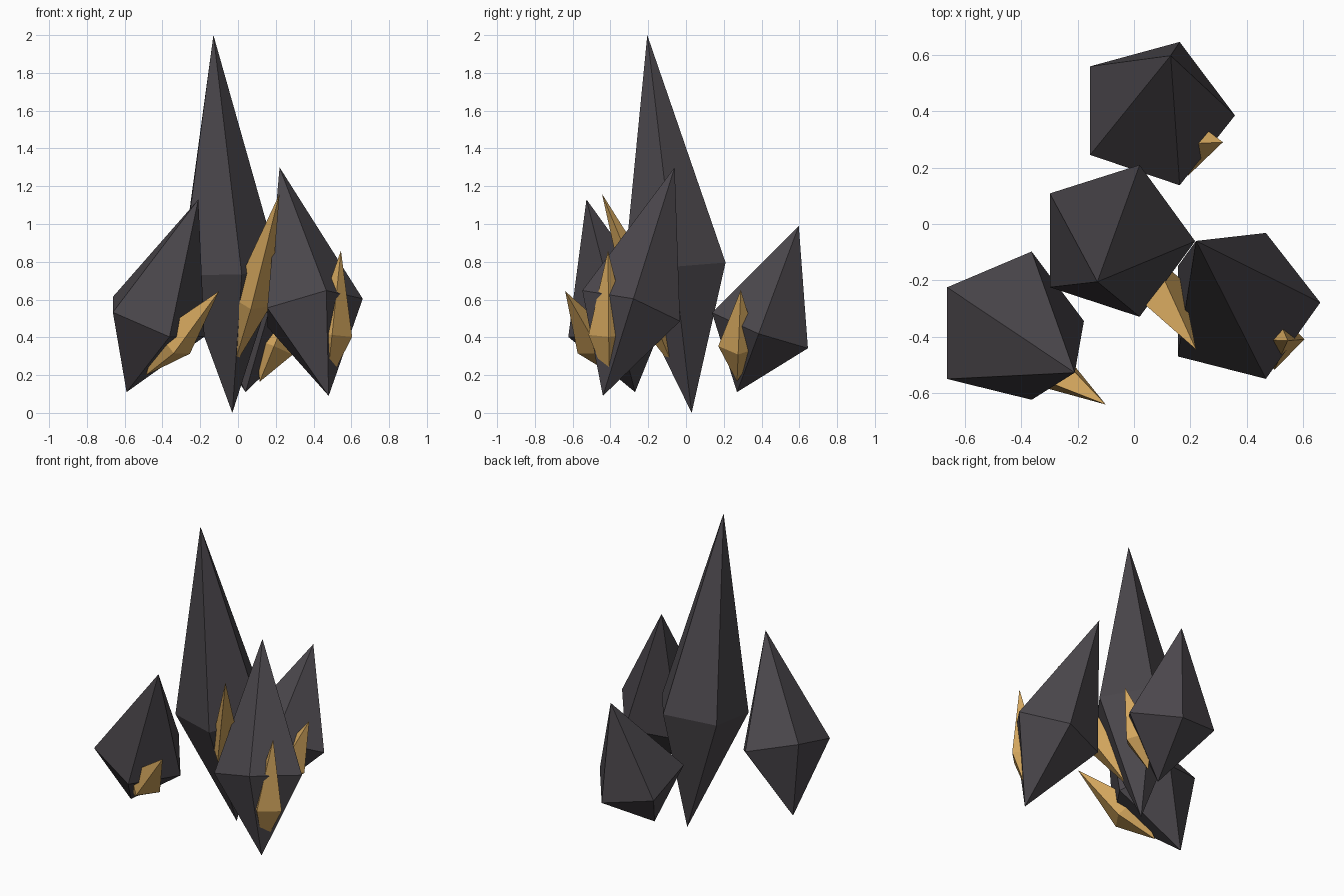
import bpy
import bmesh
import math
from mathutils import Vector

cube = bpy.data.objects.get("Cube")
if cube:
    bpy.data.objects.remove(cube, do_unlink=True)

WAIST = 0.38  # height of the widest ring along each shard


def make_material(name, rgb):
    mat = bpy.data.materials.new(name)
    mat.use_nodes = True
    colour = (*rgb, 1.0)
    mat.diffuse_color = colour
    bsdf = next(n for n in mat.node_tree.nodes if n.type == "BSDF_PRINCIPLED")
    bsdf.inputs["Base Color"].default_value = colour
    bsdf.inputs["Roughness"].default_value = 0.8
    return mat


def make_shard(name, bottom, tip, radius, sides, mat):
    """Tilted double pyramid with its ring square to the axis."""
    bottom, tip = Vector(bottom), Vector(tip)
    axis = (tip - bottom).normalized()
    side_y = Vector((0, axis.z, -axis.y)).normalized()
    side_x = side_y.cross(axis)
    centre = bottom.lerp(tip, WAIST)

    bm = bmesh.new()
    low, high = bm.verts.new(bottom), bm.verts.new(tip)
    ring = []
    for i in range(sides):
        angle = math.tau * i / sides
        offset = side_x * math.cos(angle) + side_y * math.sin(angle)
        ring.append(bm.verts.new(centre + offset * radius))
    for i, a in enumerate(ring):
        b = ring[(i + 1) % sides]
        bm.faces.new((a, b, high))
        bm.faces.new((b, a, low))
    bmesh.ops.recalc_face_normals(bm, faces=bm.faces)

    mesh = bpy.data.meshes.new(name)
    bm.to_mesh(mesh)
    bm.free()
    mesh.materials.append(mat)
    obj = bpy.data.objects.new(name, mesh)
    bpy.context.collection.objects.link(obj)


dark_stone = make_material("dark stone", (0.069, 0.062, 0.071))
amber = make_material("amber", (0.65, 0.38, 0.11))

# Large dark crystals: bottom point, tip
large = {
    "centre_crystal": ((-0.03, 0.03, 0.0), (-0.13, -0.205, 2.0)),
    "back_crystal": ((0.04, 0.27, 0.11), (0.13, 0.597, 0.99)),
    "right_crystal": ((-0.59, -0.27, 0.11), (-0.21, -0.527, 1.13)),
    "left_crystal": ((0.48, -0.44, 0.09), (0.22, -0.06, 1.30)),
}
for name, (bottom, tip) in large.items():
    make_shard(name, bottom, tip, 0.285, 5, dark_stone)

# Small amber shards growing out of the large crystals
small = {
    "centre_shard": ((-0.025, -0.066, 0.24), (0.22, -0.445, 1.16)),
    "back_shard": ((0.115, 0.27, 0.165), (0.315, 0.29, 0.65)),
    "right_shard": ((-0.487, -0.384, 0.20), (-0.10, -0.64, 0.645)),
    "left_shard": ((0.469, -0.407, 0.14), (0.545, -0.413, 0.86)),
}
for name, (bottom, tip) in small.items():
    make_shard(name, bottom, tip, 0.107, 4, amber)
